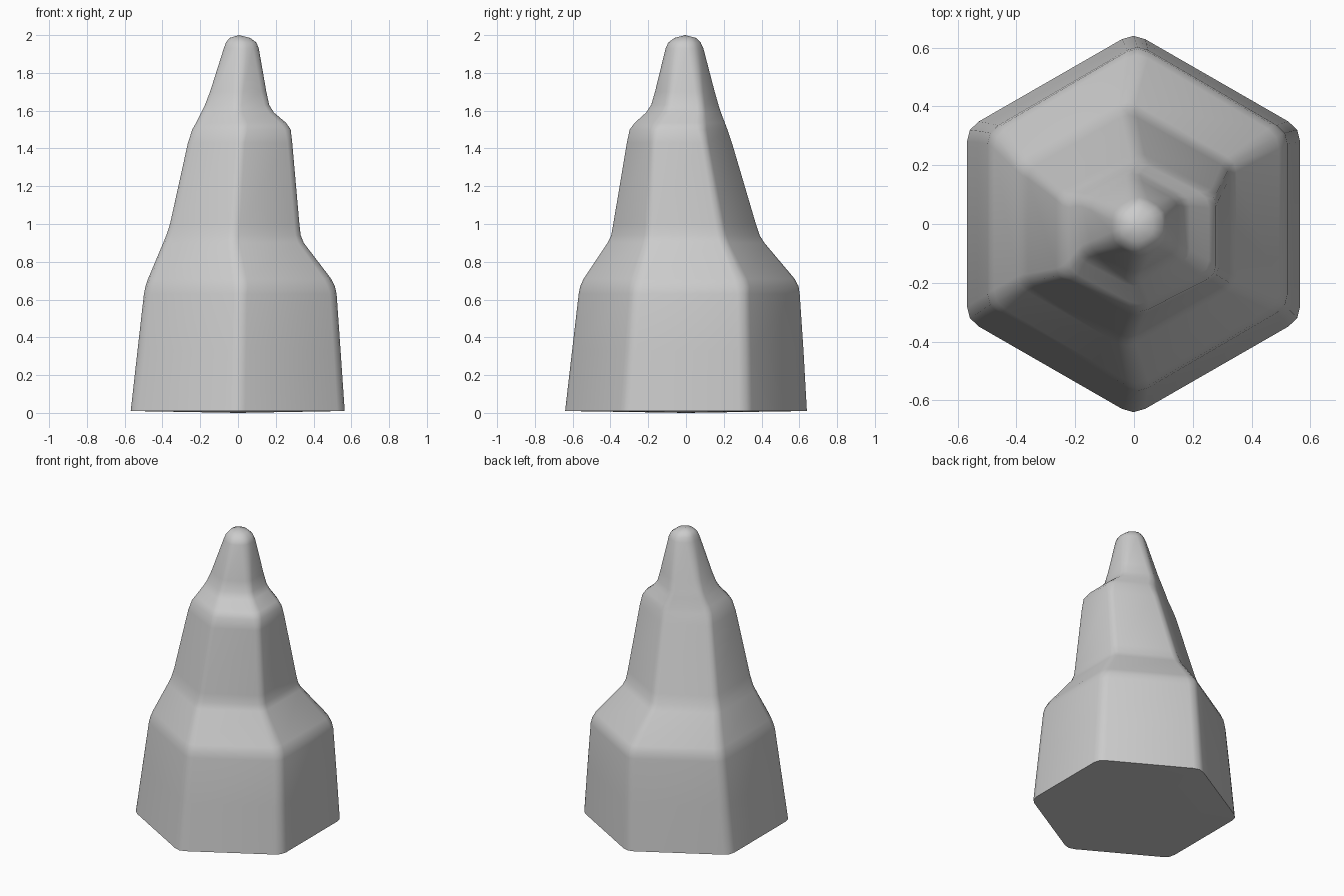
import bpy, bmesh
from math import radians, sin, cos
from mathutils import Vector

if "Cube" in bpy.data.objects:
    bpy.data.objects.remove(bpy.data.objects["Cube"])

# Rings up the spire: height, left x, right x, front y, back y, corner rounding
RINGS = [
    (0.01, -0.568, 0.565, -0.64, 0.64, 0.07),
    (0.33, -0.532, 0.543, -0.603, 0.622, 0.07),
    (0.63, -0.498, 0.522, -0.568, 0.602, 0.07),
    (0.67, -0.490, 0.513, -0.560, 0.596, 0.08),
    (0.71, -0.476, 0.493, -0.542, 0.575, 0.08),
    (0.90, -0.396, 0.348, -0.415, 0.415, 0.08),
    (0.94, -0.380, 0.332, -0.396, 0.390, 0.08),
    (1.00, -0.360, 0.325, -0.385, 0.370, 0.08),
    (1.43, -0.265, 0.287, -0.313, 0.243, 0.09),
    (1.50, -0.242, 0.279, -0.298, 0.219, 0.12),
    (1.535, -0.222, 0.255, -0.272, 0.206, 0.14),
    (1.59, -0.194, 0.190, -0.211, 0.185, 0.14),
    (1.63, -0.175, 0.165, -0.184, 0.172, 0.15),
    (1.70, -0.148, 0.150, -0.164, 0.152, 0.18),
    (1.93, -0.075, 0.110, -0.108, 0.092, 0.33),
    (1.96, -0.064, 0.098, -0.094, 0.078, 0.33),
    (1.985, -0.045, 0.065, -0.062, 0.054, 0.33),
]


def hex_ring(z, x0, x1, y0, y1, c):
    """Hexagon with points towards +y and -y, each corner softened by three points."""
    cx, cy = (x0 + x1) / 2, (y0 + y1) / 2
    rx, ry = (x1 - x0) / 2 / cos(radians(30)), (y1 - y0) / 2 / (1 - c / 4)
    corners = [Vector((cx + rx * cos(radians(a)), cy + ry * sin(radians(a)), z))
               for a in range(30, 390, 60)]
    pts = []
    for i, p in enumerate(corners):
        a = p.lerp(corners[i - 1], c)
        b = p.lerp(corners[(i + 1) % 6], c)
        pts += [a, p.lerp((a + b) / 2, 0.5), b]
    return pts


# Spire body: loft between the rings, then close tip and underside
bm = bmesh.new()
loops = [[bm.verts.new(p) for p in hex_ring(*r)] for r in RINGS]
n = len(loops[0])
for lo, hi in zip(loops, loops[1:]):
    for i in range(n):
        j = (i + 1) % n
        bm.faces.new((lo[i], lo[j], hi[j], hi[i]))
tip = bm.verts.new((0.005, -0.004, 2.0))
base = bm.verts.new((0, 0, 0))
for i in range(n):
    j = (i + 1) % n
    bm.faces.new((loops[-1][i], loops[-1][j], tip))
    bm.faces.new((loops[0][j], loops[0][i], base))
bmesh.ops.recalc_face_normals(bm, faces=bm.faces)

mesh = bpy.data.meshes.new("rock_spire")
bm.to_mesh(mesh)
bm.free()
spire = bpy.data.objects.new("rock_spire", mesh)
bpy.context.collection.objects.link(spire)
bpy.context.view_layer.objects.active = spire
spire.select_set(True)
bpy.ops.object.shade_smooth_by_angle(angle=radians(50))
